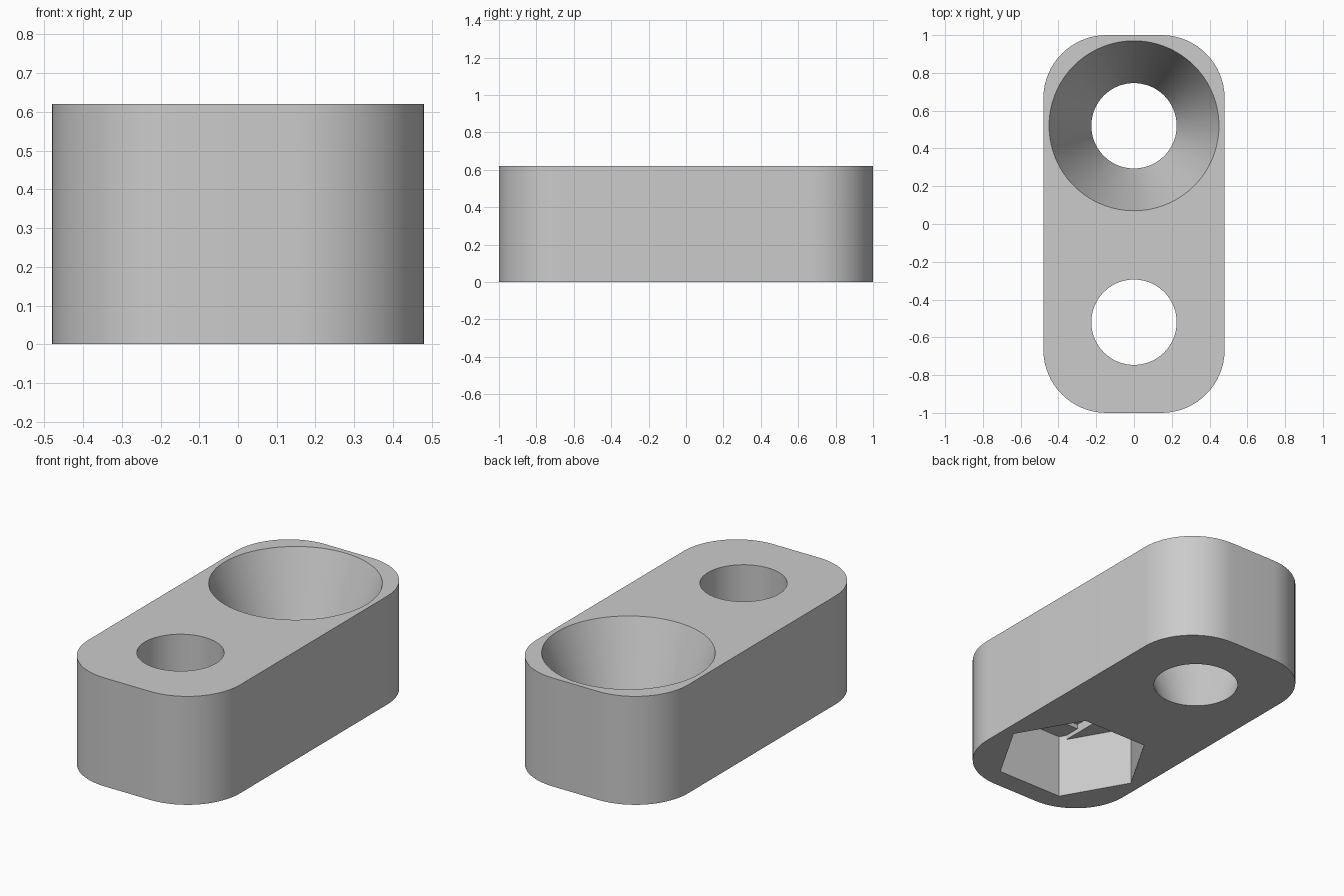
import bpy
import bmesh
from math import cos, sin, radians, pi, tau

HEIGHT, HALF_X, HALF_Y, CORNER = 0.62, 0.48, 1.0, 0.335
HOLE_Y, HOLE_R, FUNNEL_R = 0.52, 0.226, 0.45
NUT_R, NUT_DEPTH, STEP = 0.414, 0.345, 0.026

cube = bpy.data.objects.get("Cube")
if cube:
    bpy.data.objects.remove(cube, do_unlink=True)

grey = bpy.data.materials.new("light_grey")
grey.use_nodes = True
colour = (0.6, 0.6, 0.6, 1)
grey.diffuse_color = colour
grey.node_tree.nodes["Principled BSDF"].inputs["Base Color"].default_value = colour


def loft(name, bottom, top, z0, z1):
    """Closed solid between two matching outlines."""
    bm = bmesh.new()
    low = [bm.verts.new((x, y, z0)) for x, y in bottom]
    high = [bm.verts.new((x, y, z1)) for x, y in top]
    n = len(low)
    bm.faces.new(low[::-1])
    bm.faces.new(high)
    for i in range(n):
        j = (i + 1) % n
        bm.faces.new((low[i], low[j], high[j], high[i]))
    mesh = bpy.data.meshes.new(name)
    bm.to_mesh(mesh)
    bm.free()
    mesh.materials.append(grey)
    obj = bpy.data.objects.new(name, mesh)
    bpy.context.collection.objects.link(obj)
    return obj


def ring(radius, y, sides):
    return [(radius * cos(tau * i / sides), y + radius * sin(tau * i / sides))
            for i in range(sides)]


def rectangle(hx, hy, y):
    return [(-hx, y - hy), (hx, y - hy), (hx, y + hy), (-hx, y + hy)]


def rounded_outline(steps=16):
    points = []
    for k, (sx, sy) in enumerate(((1, 1), (-1, 1), (-1, -1), (1, -1))):
        for i in range(steps + 1):
            a = k * pi / 2 + i / steps * pi / 2
            points.append((sx * (HALF_X - CORNER) + CORNER * cos(a),
                           sy * (HALF_Y - CORNER) + CORNER * sin(a)))
    return points


# Rounded block
outline = rounded_outline()
body = loft("block", outline, outline, 0, HEIGHT)

# Funnel hole at the back, widening from bottom to top
over = 0.1
spread = (FUNNEL_R - HOLE_R) / HEIGHT * over
funnel = loft("funnel_cutter", ring(HOLE_R - spread, HOLE_Y, 72),
              ring(FUNNEL_R + spread, HOLE_Y, 72), -over, HEIGHT + over)

# Bolt hole at the front with a six-sided pocket underneath
hole_ring = ring(HOLE_R, -HOLE_Y, 72)
bolt = loft("bolt_hole_cutter", hole_ring, hole_ring, -over, HEIGHT + over)
hexagon = ring(NUT_R, -HOLE_Y, 6)
pocket = loft("nut_pocket_cutter", hexagon, hexagon, -over, NUT_DEPTH)

# Two thin steps in the pocket ceiling: a slot, then a square
side = HOLE_R + 0.002
flat = NUT_R * cos(radians(30))
cut_y = (NUT_R - side) * 3 ** 0.5
slot_shape = [(sx * x, -HOLE_Y + sy * y) for sx, sy, x, y in (
    (-1, -1, side, cut_y), (-1, -1, NUT_R / 2, flat), (1, -1, NUT_R / 2, flat),
    (1, -1, side, cut_y), (1, 1, side, cut_y), (1, 1, NUT_R / 2, flat),
    (-1, 1, NUT_R / 2, flat), (-1, 1, side, cut_y))]
slot = loft("slot_cutter", slot_shape, slot_shape, 0.1, NUT_DEPTH + STEP)
square_shape = rectangle(side, side, -HOLE_Y)
square = loft("square_cutter", square_shape, square_shape, 0.1, NUT_DEPTH + 2 * STEP)

# Cut everything out of the block
bpy.ops.object.select_all(action='DESELECT')
bpy.context.view_layer.objects.active = body
body.select_set(True)
for cutter in (funnel, bolt, square, slot, pocket):
    mod = body.modifiers.new(cutter.name, 'BOOLEAN')
    mod.operation = 'DIFFERENCE'
    mod.solver = 'EXACT'
    mod.object = cutter
    bpy.ops.object.modifier_apply(modifier=mod.name)
    bpy.data.objects.remove(cutter, do_unlink=True)

bpy.ops.object.shade_smooth_by_angle(angle=radians(30))
